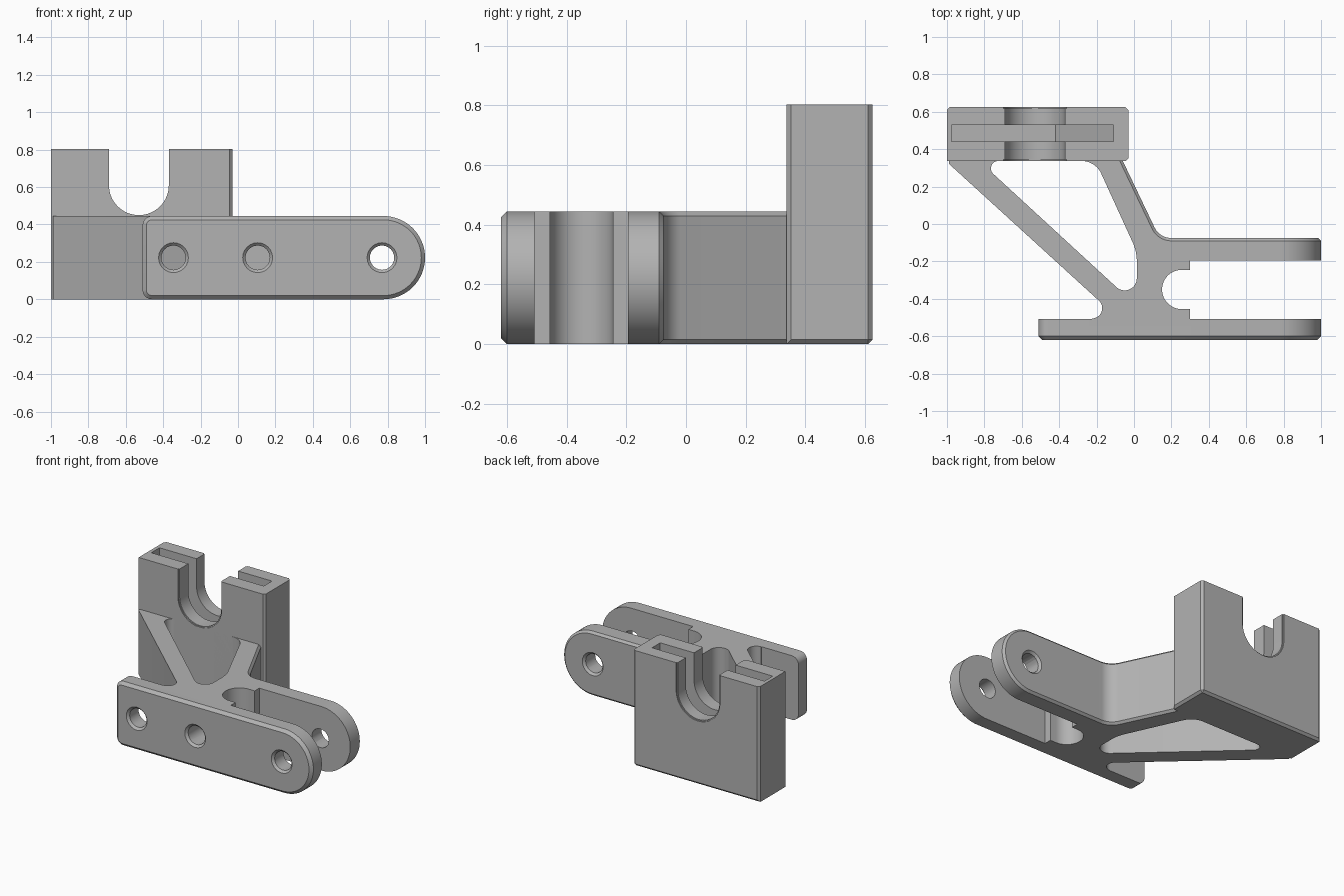
import bpy, bmesh
from math import radians, cos, sin

if "Cube" in bpy.data.objects:
    bpy.data.objects.remove(bpy.data.objects["Cube"])

grey = bpy.data.materials.new("plain grey")
grey.use_nodes = True
grey.diffuse_color = (0.45, 0.45, 0.45, 1)
grey.node_tree.nodes["Principled BSDF"].inputs["Base Color"].default_value = (0.45, 0.45, 0.45, 1)

HEIGHT = 0.445
MID = HEIGHT / 2


def arc(cx, cy, r, start, end, steps=16):
    angles = [radians(start + (end - start) * i / steps) for i in range(steps + 1)]
    return [(cx + r * cos(a), cy + r * sin(a)) for a in angles]


def prism(name, points, axis, low, high, chamfer=0, rule=None):
    """Extrude a 2D outline along y or z, chamfering the edges chosen by rule."""
    place = (lambda p, d: (p[0], d, p[1])) if axis == "y" else (lambda p, d: (p[0], p[1], d))
    bm = bmesh.new()
    base = bm.faces.new([bm.verts.new(place(p, low)) for p in points])
    top = bmesh.ops.extrude_face_region(bm, geom=[base])
    shift = place((0, 0), high - low)
    bmesh.ops.translate(bm, vec=shift, verts=[v for v in top["geom"] if isinstance(v, bmesh.types.BMVert)])
    bmesh.ops.recalc_face_normals(bm, faces=bm.faces)
    if chamfer:
        edges = [e for e in bm.edges if rule(e.verts[0].co, e.verts[1].co)]
        bmesh.ops.bevel(bm, geom=edges, offset=chamfer, segments=1, affect="EDGES")
    mesh = bpy.data.meshes.new(name)
    bm.to_mesh(mesh)
    bm.free()
    mesh.materials.append(grey)
    obj = bpy.data.objects.new(name, mesh)
    bpy.context.collection.objects.link(obj)
    return obj


def combine(target, other, operation):
    """Apply a boolean and remove the helper."""
    bpy.context.view_layer.objects.active = target
    mod = target.modifiers.new("combine", "BOOLEAN")
    mod.operation, mod.solver, mod.object = operation, "EXACT", other
    bpy.ops.object.modifier_apply(modifier=mod.name)
    bpy.data.objects.remove(other)


def drill(target, x, low, high, mouth):
    """Round hole along y with a countersink at the mouth."""
    combine(target, prism("drill", arc(x, MID, 0.065, 0, 345, 23), "y", low, high), "DIFFERENCE")
    bpy.ops.mesh.primitive_cone_add(vertices=24, radius1=0.10, radius2=0.06, depth=0.04,
                                    location=(x, mouth, MID),
                                    rotation=(radians(-90 if mouth < 0 and mouth < -0.3 else 90), 0, 0))
    combine(target, bpy.context.object, "DIFFERENCE")


# Diagonal web joining the clevis to the fork block
web_outline = (
    [(-0.99, 0.35), (-0.99, 0.322)]
    + arc(-0.225, -0.45, 0.055, 42, -90)
    + [(-0.225, -0.54), (0.3, -0.54), (0.3, -0.455)]
    + arc(0.255, -0.35, 0.105, 270, 90, 24)
    + [(0.3, -0.245), (0.3, -0.075)]
    + arc(0.2, 0.025, 0.1, 270, 206)
    + [(-0.066, 0.35)])


def on_web_flank(a, b):
    flat = abs(a.z - b.z) < 1e-5
    return flat and all(v.y > -0.08 and -0.07 < v.x < 0.31 for v in (a, b))


body = prism("clevis_body", web_outline, "z", 0, HEIGHT, 0.015, on_web_flank)

# Triangular lightening window
window = (arc(-0.725, 0.297, 0.04, 90, 222) + arc(-0.05, -0.29, 0.065, 222, 360)
          + arc(-0.23, -0.2, 0.245, 0, 26) + arc(-0.28, 0.222, 0.115, 26, 90))
combine(body, prism("window_cutter", window, "z", -0.1, 0.6), "DIFFERENCE")

# Long front plate with a rounded end and softened corners
plate_outline = (arc(1 - MID, MID, MID, -90, 90, 32)
                 + arc(-0.46, HEIGHT - 0.05, 0.05, 90, 180, 8)
                 + arc(-0.46, 0.05, 0.05, 180, 270, 8))
front_plate = prism("front_plate", plate_outline, "y", -0.62, -0.507, 0.02,
                    lambda a, b: a.y < -0.61 and b.y < -0.61)
combine(body, front_plate, "UNION")

# Shorter rear arm
arm_outline = arc(1 - MID, MID, MID, -90, 90, 32) + [(0.25, HEIGHT), (0.25, 0)]
rear_arm = prism("rear_arm", arm_outline, "y", -0.195, -0.075, 0.015,
                 lambda a, b: a.y > -0.08 and b.y > -0.08 and max(a.x, b.x) > 0.26)
combine(body, rear_arm, "UNION")

# Pivot hole through both arms, and two more holes in the plate
drill(body, 0.77, -0.7, -0.4, -0.62)
drill(body, 0.77, -0.3, 0.0, -0.075)
drill(body, -0.345, -0.7, -0.45, -0.62)
drill(body, 0.105, -0.7, -0.42, -0.62)

# Upright fork block, chamfered except along its top
block_outline = [(-1, 0.337), (-0.03, 0.337), (-0.03, 0.625), (-1, 0.625)]


def below_top(a, b):
    upright = abs(a.z - b.z) > 0.1 and (a.x > -0.5 or a.y > 0.5)
    back_or_side = a.z < 0.01 and b.z < 0.01 and (min(a.x, b.x) > -0.1 or min(a.y, b.y) > 0.6)
    return upright or back_or_side


block = prism("fork_block", block_outline, "z", 0, 0.803, 0.015, below_top)

# U-shaped saddle through the block, with eased rims front and back
for reach, low, high in ((0.16, 0.2, 0.8), (0.168, 0.2, 0.345), (0.168, 0.617, 0.8)):
    saddle = arc(-0.53, 0.61, reach, 180, 360, 32) + [(-0.53 + reach, 0.9), (-0.53 - reach, 0.9)]
    combine(block, prism("saddle_cutter", saddle, "y", low, high), "DIFFERENCE")

# Deep pocket with a ramped floor
pocket = [(-0.975, 0.15), (-0.42, 0.15), (-0.11, 0.46), (-0.11, 0.9), (-0.975, 0.9)]
combine(block, prism("pocket_cutter", pocket, "y", 0.44, 0.53), "DIFFERENCE")

# Smooth curved walls while keeping edges crisp
for obj in (body, block):
    bpy.ops.object.select_all(action="DESELECT")
    obj.select_set(True)
    bpy.context.view_layer.objects.active = obj
    bpy.ops.object.shade_smooth_by_angle(angle=radians(25))
